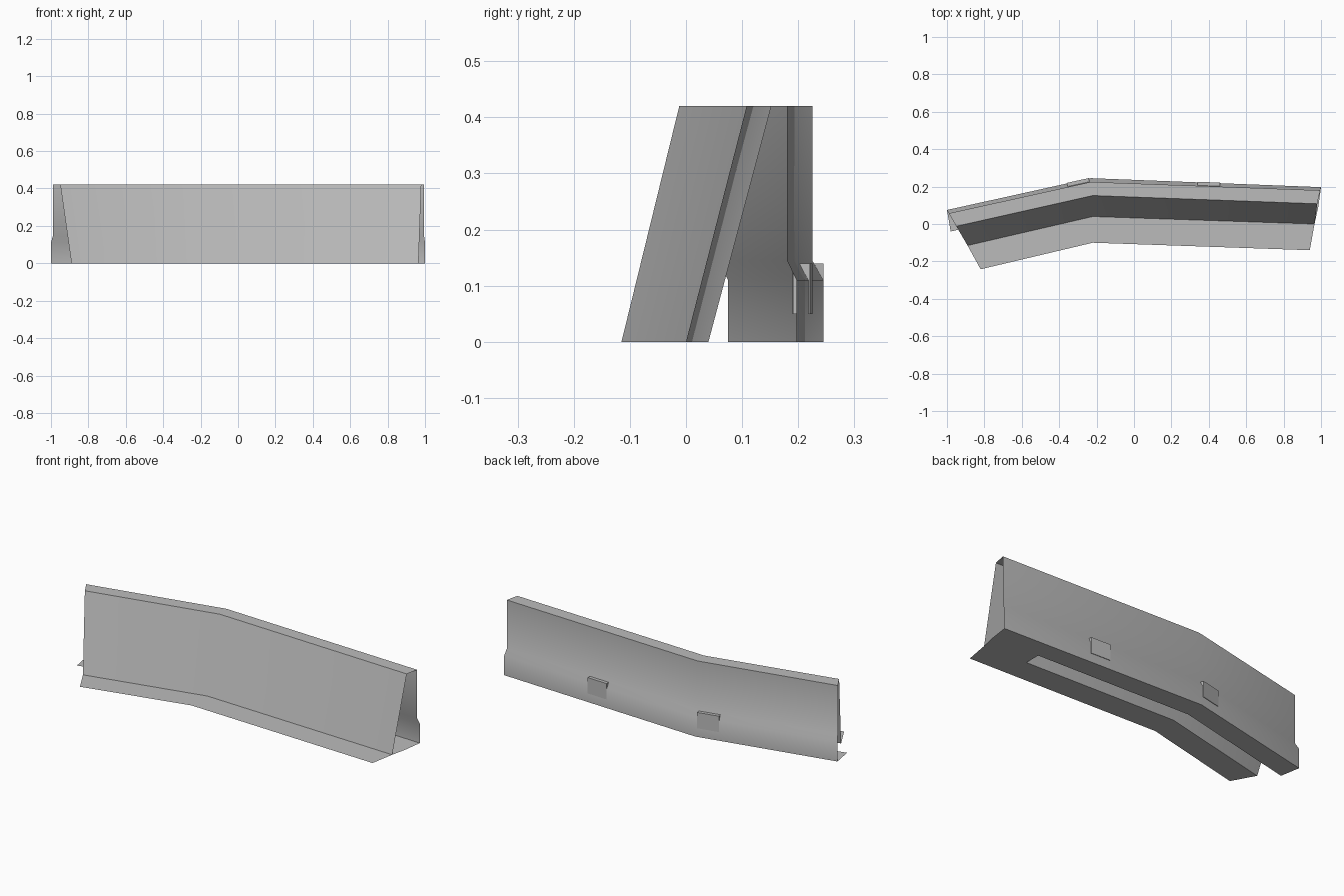
import bpy, bmesh, math
from mathutils import Vector, Matrix

if "Cube" in bpy.data.objects:
    bpy.data.objects.remove(bpy.data.objects["Cube"])

mat = bpy.data.materials.new("plain_grey")
mat.diffuse_color = (0.5, 0.5, 0.5, 1)
mat.use_nodes = True
mat.node_tree.nodes["Principled BSDF"].inputs["Base Color"].default_value = mat.diffuse_color


def finish(name, bm):
    me = bpy.data.meshes.new(name)
    bm.to_mesh(me)
    bm.free()
    me.materials.append(mat)
    me.shade_smooth()
    me.set_sharp_from_angle(angle=math.radians(35))
    ob = bpy.data.objects.new(name, me)
    bpy.context.collection.objects.link(ob)
    return ob


def loft(name, rails):
    """Skin neighbouring rails, each (z, [(x, y), ...]) running left to right."""
    bm = bmesh.new()
    rows = [[bm.verts.new((x, y, z)) for x, y in pts] for z, pts in rails]
    for a, b in zip(rows, rows[1:]):
        for i in range(len(a) - 1):
            bm.faces.new((a[i], a[i + 1], b[i + 1], b[i]))
    return finish(name, bm)


# Plan lines at the left end, the bend and the right end
flange_front = [(-.82, -.242), (-.22, -.1), (.94, -.14)]
foot = [(-.89, -.115), (-.22, .04), (.965, 0)]
top_front = [(-.95, -.012), (-.22, .152), (.98, .108)]
top_back = [(-.99, .057), (-.23, .225), (.995, .18)]
curb_back = [(-1, .075), (-.23, .245), (1, .197)]
lip_inner = [(-.98, -.04), (-.24, .13), (.985, .09)]

# Flat ground flange in front
loft("front_flange", [(0, flange_front), (0, foot)])

# Hollow shell: leaning front, flat top, upright back with kicked-out base
loft("wall_shell", [(0, foot), (.42, top_front), (.42, top_back),
                    (.145, top_back), (.11, curb_back), (0, curb_back),
                    (0, lip_inner)])

# Closed underside at the right end
loft("end_floor", [(0, [(.7, .09 + .01), (.985, .09)]), (0, [(.7, .009), (.965, 0)])])


# Two small raised blocks along the base of the back
def block(name, x):
    a, b = (Vector(p) for p in (curb_back[:2] if x < -.23 else curb_back[1:]))
    p = a.lerp(b, (x - a.x) / (b.x - a.x))
    ang = math.atan2(b.y - a.y, b.x - a.x)
    bm = bmesh.new()
    bmesh.ops.create_cube(bm, size=1, matrix=Matrix.Translation((p.x, p.y, .095))
                          @ Matrix.Rotation(ang, 4, 'Z') @ Matrix.Translation((0, -.012, 0))
                          @ Matrix.Diagonal((.12, .03, .09, 1)))
    finish(name, bm)


block("back_block_middle", .4)
block("back_block_bend", -.3)
